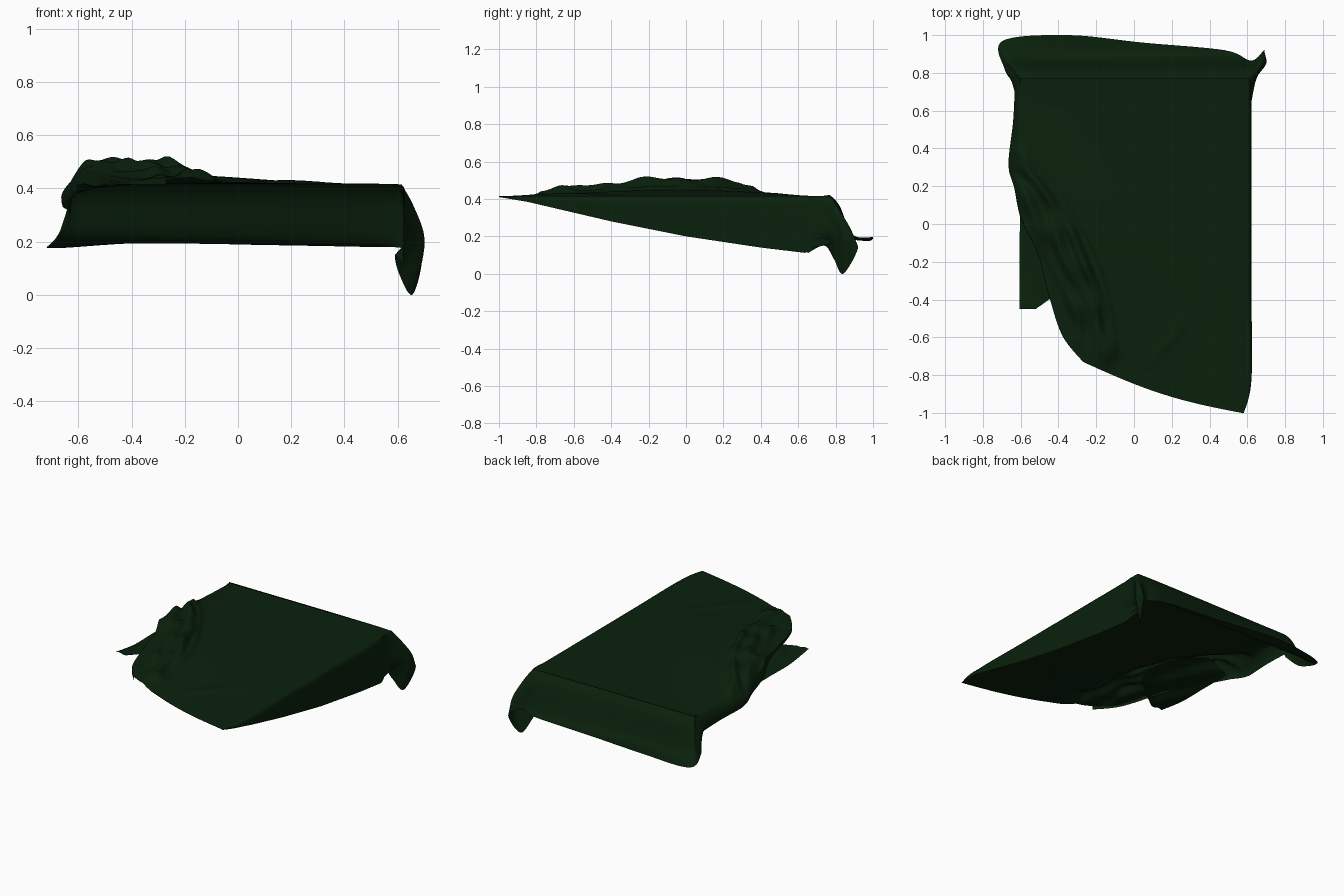
import bpy, bmesh, math
from mathutils import Vector

cube = bpy.data.objects.get("Cube")
if cube:
    bpy.data.objects.remove(cube)

green = bpy.data.materials.new("dark green cloth")
green.use_nodes = True
colour = (0.003, 0.015, 0.0035, 1)
green.diffuse_color = colour
green.node_tree.nodes["Principled BSDF"].inputs["Base Color"].default_value = colour


def spline(points, t):
    """Point at t (0 to 1) on a smooth curve through the points."""
    p = [Vector(q) for q in points]
    n = len(p) - 1
    i = min(int(t * n), n - 1)
    f = t * n - i
    a, b, c, d = p[max(i - 1, 0)], p[i], p[i + 1], p[min(i + 2, n)]
    m, k = (c - a) / 2, (d - b) / 2
    return (b * (2 * f**3 - 3 * f**2 + 1) + m * (f**3 - 2 * f**2 + f)
            + c * (3 * f**2 - 2 * f**3) + k * (f**3 - f**2))


def table(pairs, x):
    """Straight-line lookup in ascending pairs."""
    for (x0, y0), (x1, y1) in zip(pairs, pairs[1:]):
        if x <= x1:
            return y0 + (y1 - y0) * max(0, (x - x0) / (x1 - x0))
    return pairs[-1][1]


def smooth(x):
    x = max(0, min(1, x))
    return x * x * (3 - 2 * x)


def bell(x, width):
    return math.exp(-(x / width) ** 2)


def loft(name, rows):
    """Cloth sheet through rows of equally many points."""
    bm = bmesh.new()
    grid = [[bm.verts.new(p) for p in row] for row in rows]
    for r, s in zip(grid, grid[1:]):
        for i in range(len(r) - 1):
            bm.faces.new((r[i], s[i], s[i + 1], r[i + 1]))
    bmesh.ops.remove_doubles(bm, verts=bm.verts, dist=0.0005)
    bmesh.ops.recalc_face_normals(bm, faces=bm.faces)
    if sum(f.normal.z for f in bm.faces) < 0:
        bmesh.ops.reverse_faces(bm, faces=bm.faces)
    mesh = bpy.data.meshes.new(name)
    bm.to_mesh(mesh)
    bm.free()
    mesh.materials.append(green)
    mesh.shade_smooth()
    obj = bpy.data.objects.new(name, mesh)
    bpy.context.collection.objects.link(obj)


def fold_line(y):
    """Curved inner border of the bunched cloth."""
    return -0.1 - 0.52 * (max(y + 0.7, 0) / 1.15) ** 2


def height(x, y):
    """Top of the cloth: a low swell, bunched beyond the fold line."""
    s = fold_line(y) - x
    size = bell(y + 0.05, 0.62)
    calm = smooth((0.77 - y) / 0.3)
    z = 0.415 + 0.036 * size * bell(min(s, 0), 0.36) * calm
    # bunched band, falling off to a smooth strip at the outer front edge
    band = smooth(s / 0.06) * calm * (1 - smooth((s - 0.16) / 0.12) * smooth((0.05 - y) / 0.3))
    z += 0.046 * size * band
    ripple = band * smooth((y + 0.72) / 0.2)
    z += 0.010 * ripple * math.sin(62 * s + 2.5 * math.sin(9 * y))
    z += 0.012 * ripple * math.sin(29 * y + 15 * x) * math.cos(21 * x)
    # rolled ridges along the fold line, and the pinched end of the fold
    z += calm * size * (0.018 * bell(s - 0.005, 0.016) + 0.016 * bell(s - 0.075, 0.018))
    z += 0.03 * bell(x + 0.14, 0.05) * bell(y + 0.67, 0.06)
    # shallow diagonal crease at the front
    across = (x - 0.2) * 0.75 - (y + 0.6) * 0.66
    along = (x - 0.2) * 0.66 + (y + 0.6) * 0.75
    z += 0.008 * bell(across, 0.03) * bell(along, 0.2)
    # rounding towards the right side
    return z - (z - 0.39) * smooth((-0.56 - x) / 0.12) * calm


# Main sheet with the rolled right edge and the tapering left drape
right_edge = [(-0.6, 0.77, 0), (-0.61, 0.55, 0), (-0.635, 0.32, 0), (-0.61, 0.19, 0),
              (-0.59, 0.02, 0), (-0.51, -0.16, 0), (-0.45, -0.38, 0),
              (-0.38, -0.59, 0), (-0.27, -0.73, 0)]
left_edge = [(0.61, 0.77, 0), (0.61, 0.2, 0), (0.61, -0.35, 0), (0.61, -0.82, 0), (0.57, -1, 0)]
hem = [(-1, 0.41), (-0.85, 0.385), (-0.4, 0.28), (0, 0.2), (0.4, 0.14),
       (0.65, 0.11), (0.68, 0.14), (0.77, 0.16)]
rolled_hem = [(-0.73, 0.415), (-0.4, 0.415), (0, 0.4), (0.2, 0.36), (0.35, 0.33), (0.77, 0.3)]
rows = []
V, U = 90, 110
for j in range(V + 1):
    v = j / V
    a, b = spline(right_edge, v), spline(left_edge, v)
    row = []
    low, top = table(rolled_hem, a.y), height(a.x, a.y)
    for k in range(8):
        f = 1 - k / 8
        side = smooth((a.y + 0.1) / 0.4)
        out = side * (0.015 * math.sin(math.pi * f) + 0.025 * f)
        row.append((a.x - out, a.y, top + (low - top) * f))
    for i in range(U + 1):
        u = i / U
        p = a.lerp(b, u)
        p.y -= 0.035 * math.sin(math.pi * u) * v**4
        row.append((p.x, p.y, height(p.x, p.y)))
    low, top = table(hem, b.y), row[-1][2]
    for k in range(1, 9):
        f = k / 8
        row.append((b.x + 0.012 * smooth(f * 4), b.y, top + (low - top) * f))
    rows.append(row)
loft("blanket_top", rows)

# Back drape, with a tucked right corner and a hanging left corner tail
columns = [
    [(-0.6, 0.69, 0.41), (-0.62, 0.7, 0.38), (-0.635, 0.71, 0.33), (-0.63, 0.74, 0.28)],
    [(-0.6, 0.76, 0.42), (-0.625, 0.78, 0.36), (-0.66, 0.82, 0.26), (-0.685, 0.82, 0.2)],
    [(-0.585, 0.77, 0.42), (-0.6, 0.82, 0.36), (-0.64, 0.88, 0.22), (-0.695, 0.97, 0.175)],
    [(-0.35, 0.77, 0.42), (-0.35, 0.82, 0.36), (-0.35, 0.885, 0.21), (-0.35, 1, 0.195)],
    [(0.05, 0.77, 0.42), (0.05, 0.82, 0.36), (0.05, 0.885, 0.21), (0.05, 0.96, 0.188)],
    [(0.48, 0.77, 0.418), (0.48, 0.82, 0.36), (0.48, 0.88, 0.21), (0.48, 0.92, 0.18)],
    [(0.59, 0.77, 0.415), (0.6, 0.82, 0.35), (0.61, 0.85, 0.24), (0.62, 0.865, 0.175)],
    [(0.61, 0.77, 0.415), (0.65, 0.82, 0.34), (0.685, 0.88, 0.24), (0.69, 0.92, 0.14)],
    [(0.615, 0.74, 0.415), (0.66, 0.8, 0.33), (0.7, 0.85, 0.19), (0.655, 0.84, 0)],
    [(0.615, 0.72, 0.415), (0.645, 0.77, 0.32), (0.66, 0.8, 0.2), (0.605, 0.79, 0.08)],
    [(0.615, 0.69, 0.415), (0.63, 0.73, 0.32), (0.64, 0.75, 0.22), (0.59, 0.74, 0.15)],
    [(0.615, 0.65, 0.41), (0.622, 0.65, 0.3), (0.622, 0.65, 0.2), (0.622, 0.65, 0.11)],
]
rows = []
for j in range(21):
    ring = [spline(c, j / 20) for c in columns]
    rows.append([spline(ring, i / 110) for i in range(111)])
loft("back_drape", rows)

# Underlayer of the fold, ending in a loose corner that sags at its outer side
outer = [(-0.6, 0.2, 0.38), (-0.605, -0.05, 0.385), (-0.605, -0.25, 0.385), (-0.605, -0.45, 0.412)]
inner = [(-0.42, 0.2, 0.44), (-0.27, 0, 0.44), (-0.26, -0.22, 0.43),
         (-0.4, -0.36, 0.425), (-0.52, -0.45, 0.412)]
rows = []
for j in range(31):
    a, b = spline(outer, j / 30), spline(inner, j / 30)
    row = []
    for i in range(25):
        p = a.lerp(b, i / 24)
        bulge = math.sin(math.pi * i / 24)
        p.z += bulge * (0.01 * math.sin(30 * p.x + 12 * p.y) + 0.012 * smooth((p.y + 0.45) / 0.2))
        row.append(p)
    rows.append(row)
loft("loose_corner", rows)
